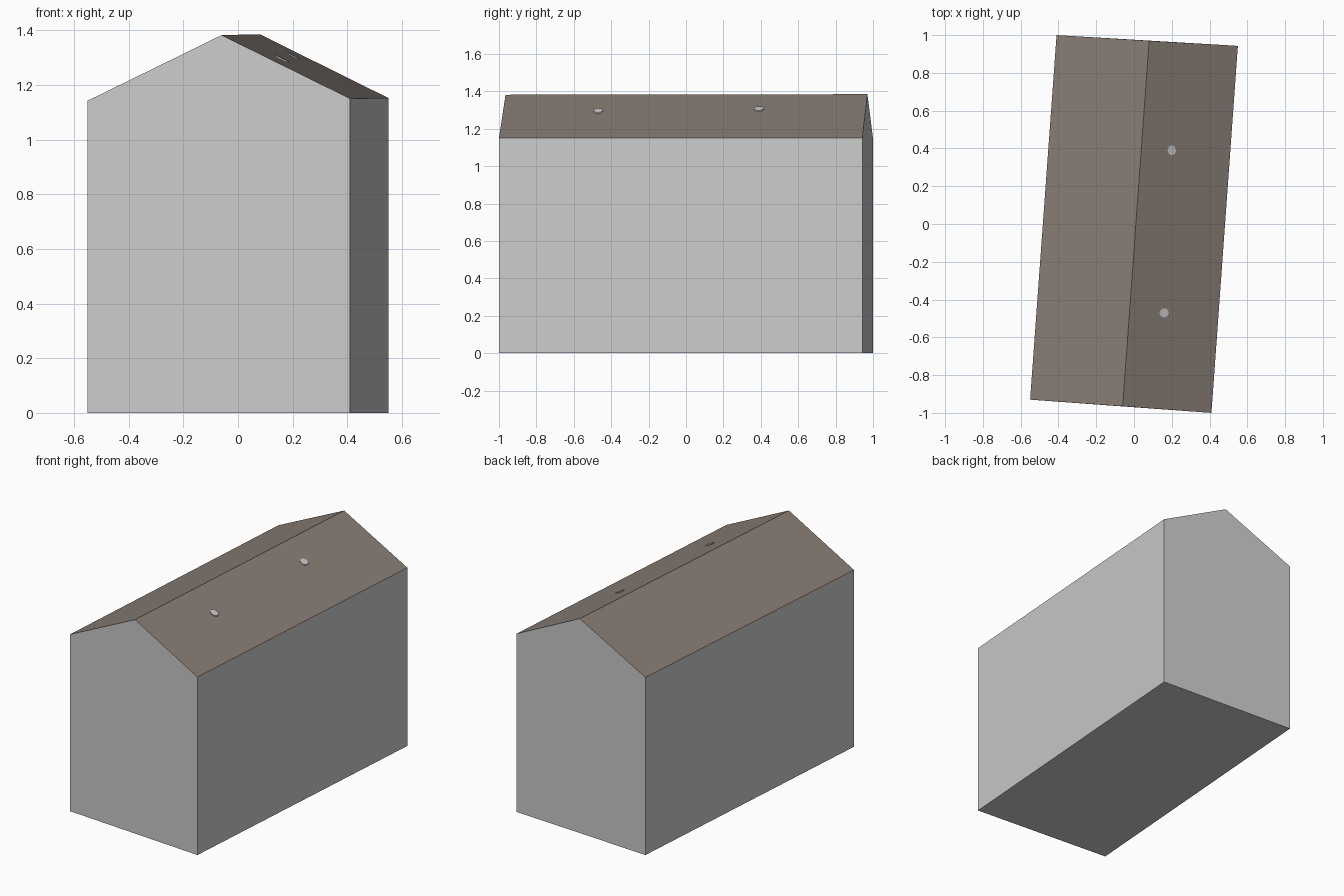
import bpy, bmesh, math

if "Cube" in bpy.data.objects:
    bpy.data.objects.remove(bpy.data.objects["Cube"])


def material(name, r, g, b):
    m = bpy.data.materials.new(name)
    m.diffuse_color = (r, g, b, 1)
    m.use_nodes = True
    m.node_tree.nodes["Principled BSDF"].inputs["Base Color"].default_value = m.diffuse_color
    return m


GREY = material("light grey wall", 0.60, 0.60, 0.60)
BROWN = material("brown roof", 0.246, 0.205, 0.178)


def add_object(name, bm, mat):
    bmesh.ops.recalc_face_normals(bm, faces=bm.faces)
    me = bpy.data.meshes.new(name)
    bm.to_mesh(me)
    bm.free()
    me.materials.append(mat)
    ob = bpy.data.objects.new(name, me)
    bpy.context.collection.objects.link(ob)
    return ob


# Gable outlines: base left, base right, eave right, ridge, eave left
front = [(-.55, -.93, 0), (.41, -1, 0), (.41, -1, 1.15), (-.06, -.965, 1.382), (-.55, -.93, 1.142)]
back = [(-.41, 1, 0), (.55, .943, 0), (.55, .943, 1.152), (.08, .97, 1.385), (-.41, 1, 1.148)]


def house_part(name, mat, wanted_sides, gables):
    bm = bmesh.new()
    f = [bm.verts.new(p) for p in front]
    b = [bm.verts.new(p) for p in back]
    if gables:
        bm.faces.new(f)
        bm.faces.new(b[::-1])
    for i in wanted_sides:
        j = (i + 1) % 5
        bm.faces.new((f[j], f[i], b[i], b[j]))
    loose = [v for v in bm.verts if not v.link_faces]
    bmesh.ops.delete(bm, geom=loose, context='VERTS')
    return add_object(name, bm, mat)


# Walls with gables and floor, then the two roof slopes
house_part("walls", GREY, (0, 1, 4), True)
roof = house_part("roof", BROWN, (2, 3), False)
if roof.data.polygons[0].normal.z < 0:
    roof.data.flip_normals()


# Small grey spots on the right roof slope
def roof_spot(name, cx, cy, rx, ry):
    bm = bmesh.new()
    ring = []
    for k in range(8):
        a = math.tau * k / 8
        x, y = cx + rx * math.cos(a), cy + ry * math.sin(a)
        across = x - (0.01 + 0.0723 * y)
        ring.append(bm.verts.new((x, y, 1.3835 - 0.483 * across - 0.003)))
    face = bm.faces.new(ring)
    top = bmesh.ops.extrude_face_region(bm, geom=[face])
    for v in top["geom"]:
        if isinstance(v, bmesh.types.BMVert):
            v.co.z += 0.007
    add_object(name, bm, GREY)


roof_spot("roof_spot_back", 0.20, 0.39, 0.023, 0.027)
roof_spot("roof_spot_front", 0.16, -0.47, 0.025, 0.025)
